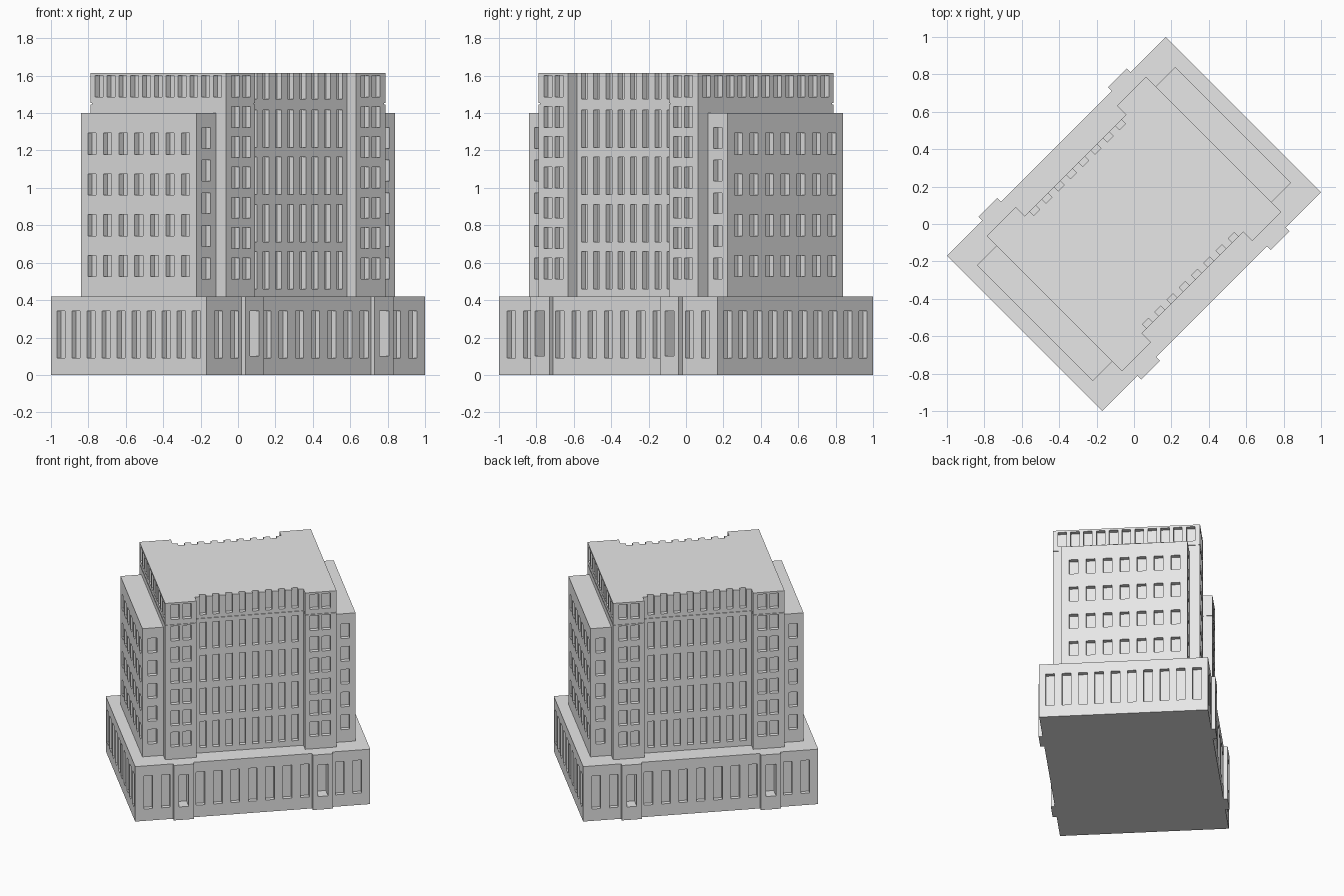
import bpy, bmesh
from math import radians
from mathutils import Matrix

cube = bpy.data.objects.get("Cube")
if cube:
    bpy.data.objects.remove(cube, do_unlink=True)

stone = bpy.data.materials.new("light_grey_stone")
stone.use_nodes = True
stone.diffuse_color = (0.8, 0.8, 0.8, 1)
stone.node_tree.nodes["Principled BSDF"].inputs["Base Color"].default_value = (0.8, 0.8, 0.8, 1)

TURN = Matrix.Rotation(radians(45), 4, "Z")   # building stands diagonally
WIN = 0.062                                   # usual window width
DEPTH = 0.032                                 # usual window depth


def make_object(name, bm):
    bmesh.ops.recalc_face_normals(bm, faces=bm.faces)
    mesh = bpy.data.meshes.new(name)
    bm.to_mesh(mesh)
    bm.free()
    mesh.materials.append(stone)
    obj = bpy.data.objects.new(name, mesh)
    bpy.context.scene.collection.objects.link(obj)
    return obj


def add_prism(bm, outline, z0, z1):
    face = bm.faces.new([bm.verts.new((x, y, z0)) for x, y in outline])
    top = bmesh.ops.extrude_face_region(bm, geom=[face])["geom"]
    verts = [v for v in top if isinstance(v, bmesh.types.BMVert)]
    bmesh.ops.translate(bm, verts=verts, vec=(0, 0, z1 - z0))


def mirrored(quarter):
    """Closed outline from the points of the +x +y quarter, ordered from the +x side."""
    half = quarter + [(-x, y) for x, y in reversed(quarter)]
    return half + [(-x, -y) for x, y in half]


def rectangle(x0, x1, y0, y1):
    return [(x0, y0), (x1, y0), (x1, y1), (x0, y1)]


def openings(side, wall, places, rows, width=WIN, depth=DEPTH):
    """Cutter boxes on both opposite walls of the long or short side."""
    boxes = []
    for sign in (-1, 1):
        near, far = sorted((sign * (wall - depth), sign * (wall + 0.02)))
        for p in places:
            a, b = p - width / 2, p + width / 2
            outline = rectangle(a, b, near, far) if side == "long" else rectangle(near, far, a, b)
            boxes += [(outline, z0, z1) for z0, z1 in rows]
    return boxes


def build(name, solids, cuts=()):
    bm = bmesh.new()
    for solid in solids:
        add_prism(bm, *solid)
    obj = make_object(name, bm)
    if cuts:
        bm = bmesh.new()
        for box in cuts:
            add_prism(bm, *box)
        cutter = make_object(name + "_cutter", bm)
        cutter.hide_render = True
        mod = obj.modifiers.new("windows", "BOOLEAN")
        mod.operation, mod.solver, mod.object = "DIFFERENCE", "EXACT", cutter
        bpy.context.view_layer.update()
        graph = bpy.context.evaluated_depsgraph_get()
        cut_mesh = bpy.data.meshes.new_from_object(obj.evaluated_get(graph))
        obj.modifiers.clear()
        obj.data = cut_mesh
        bpy.data.objects.remove(cutter, do_unlink=True)
    obj.data.transform(TURN)
    return obj


def both(values):
    return [s * v for v in values for s in (-1, 1)]


def storeys(first, step, count, height):
    return [(first + i * step - height / 2, first + i * step + height / 2) for i in range(count)]


# Podium with two shallow doorway projections on each long side
podium = mirrored([(0.827, 0.587), (0.56, 0.587), (0.56, 0.615), (0.418, 0.615), (0.418, 0.587)])
bays = [0.1225 * i for i in range(-6, 7) if abs(i) != 4]
tall = [(0.09, 0.342)]
build("podium", [(podium, 0, 0.42)],
      openings("long", 0.587, bays, tall)
      + openings("long", 0.615, both([0.49]), [(0.1, 0.342)], 0.07, 0.09)
      + openings("short", 0.827, [0.1135 * (i - 4.5) for i in range(10)], tall))

# Lower end wings
wing_rows = storeys(0.582, 0.218, 4, 0.113)
stub_rows = storeys(0.57, 0.174, 5, 0.112)
build("end_wings", [(rectangle(0.55, 0.75, -0.438, 0.438), 0.41, 1.40),
                    (rectangle(-0.75, -0.55, -0.438, 0.438), 0.41, 1.40)],
      openings("short", 0.75, [0.118 * i for i in range(-3, 4)], wing_rows)
      + openings("long", 0.438, both([0.678]), stub_rows))


# Central tower: corner piers with a recessed window bay between them
def tower_outline(inset):
    return mirrored([(0.603 - inset, 0.512 - inset), (0.382 + inset, 0.512 - inset),
                     (0.382 + inset, 0.444 - inset)])


pier_places = both([0.49 - 0.042, 0.49 + 0.042])
bay_places = [0.0926 * (i - 3.5) for i in range(8)]
build("tower", [(tower_outline(0), 0.41, 1.447)],
      openings("long", 0.512, pier_places, storeys(0.57, 0.162, 6, 0.112), 0.06)
      + openings("long", 0.444, bay_places, storeys(0.56, 0.252, 4, 0.2), 0.045))

# Thin shadow joint under the top storey
build("cornice_joint", [(tower_outline(0.005), 1.44, 1.46)])

# Top storey, with the bay windows open to the roof edge
top_row = [(1.487, 1.6)]
build("top_storey", [(tower_outline(0), 1.453, 1.615)],
      openings("long", 0.512, pier_places, top_row, 0.06)
      + openings("long", 0.444, bay_places, [(1.475, 1.65)], 0.045)
      + openings("short", 0.603, [0.0895 * i for i in range(-5, 6)], top_row, 0.06))
